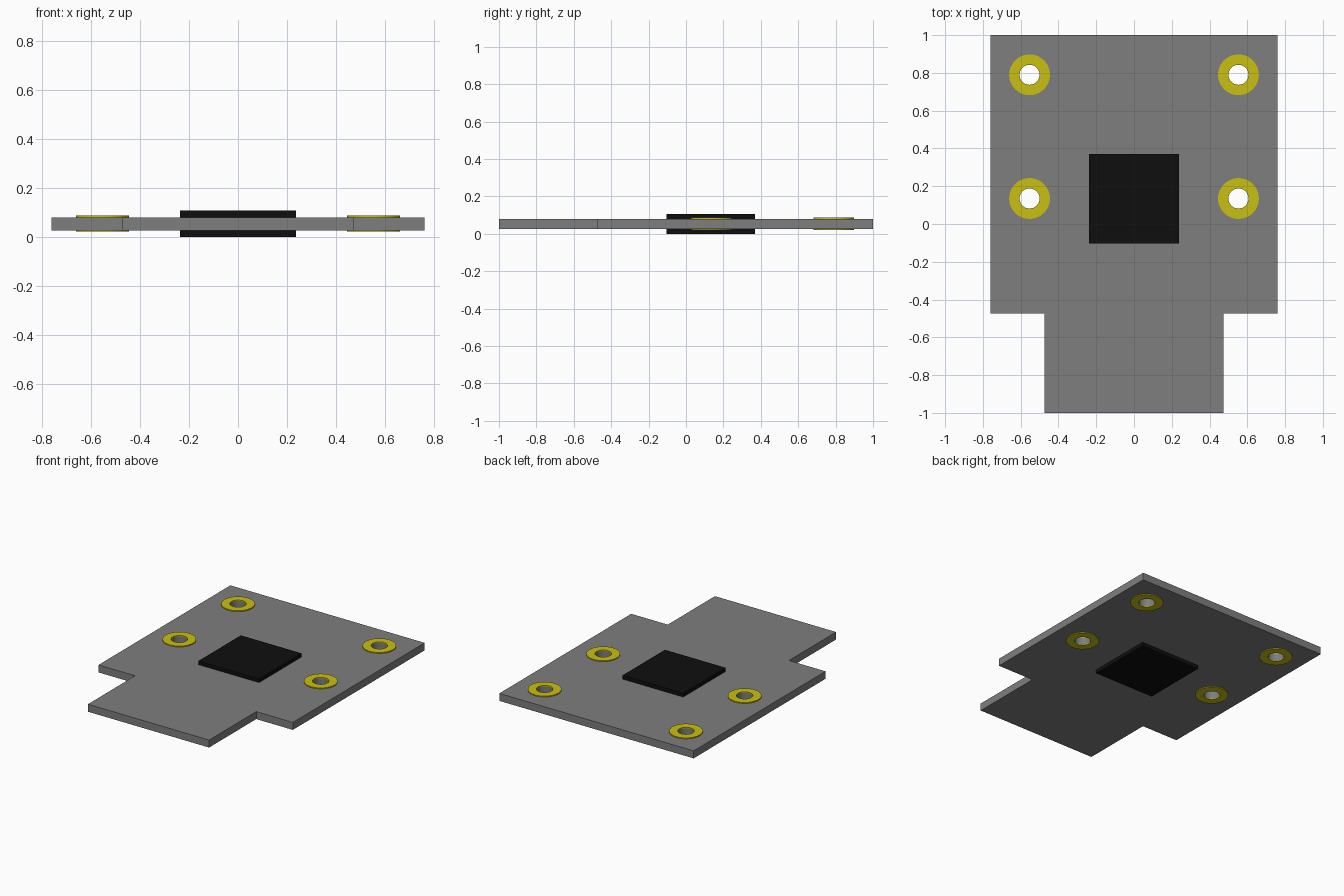
import bpy, bmesh, math
from mathutils import Matrix

if "Cube" in bpy.data.objects:
    bpy.data.objects.remove(bpy.data.objects["Cube"])

Z0, Z1 = 0.027, 0.08           # board bottom and top
HOLE, RIM, SEG = 0.053, 0.108, 48
SPOTS = [(x, y) for x in (-0.553, 0.553) for y in (0.135, 0.79)]


def material(name, rgb):
    m = bpy.data.materials.new(name)
    m.diffuse_color = (*rgb, 1)
    m.use_nodes = True
    m.node_tree.nodes["Principled BSDF"].inputs["Base Color"].default_value = m.diffuse_color
    return m


GREY = material("board grey", (0.21, 0.21, 0.21))
YELLOW = material("pad yellow", (0.59, 0.53, 0.006))
BLACK = material("chip black", (0.0045, 0.0045, 0.0045))


def make(name, bm, mat):
    bmesh.ops.recalc_face_normals(bm, faces=bm.faces)
    me = bpy.data.meshes.new(name)
    bm.to_mesh(me)
    bm.free()
    me.materials.append(mat)
    ob = bpy.data.objects.new(name, me)
    bpy.context.collection.objects.link(ob)
    return ob


def smooth(ob):
    bpy.ops.object.select_all(action='DESELECT')
    ob.select_set(True)
    bpy.context.view_layer.objects.active = ob
    bpy.ops.object.shade_smooth_by_angle(angle=math.radians(30))


def box(name, x, y0, y1, z0, z1, mat):
    bm = bmesh.new()
    m = (Matrix.Translation((0, (y0 + y1) / 2, (z0 + z1) / 2))
         @ Matrix.Diagonal((2 * x, y1 - y0, z1 - z0, 1)))
    bmesh.ops.create_cube(bm, size=1, matrix=m)
    return make(name, bm, mat)


def ring(name, x, y, z0, z1):
    # rectangular cross-section turned about the hole axis
    bm = bmesh.new()
    prof = [(HOLE, z0), (RIM, z0), (RIM, z1), (HOLE, z1)]
    loops = []
    for i in range(SEG):
        a = 2 * math.pi * i / SEG
        loops.append([bm.verts.new((x + r * math.cos(a), y + r * math.sin(a), z))
                      for r, z in prof])
    for i in range(SEG):
        p, q = loops[i], loops[(i + 1) % SEG]
        for j in range(4):
            k = (j + 1) % 4
            bm.faces.new((p[j], q[j], q[k], p[k]))
    smooth(make(name, bm, YELLOW))


# board: stepped outline extruded upward
half = [(0.474, -1), (0.474, -0.473), (0.76, -0.473), (0.76, 1)]
outline = half + [(-x, y) for x, y in reversed(half)]
bm = bmesh.new()
face = bm.faces.new([bm.verts.new((x, y, Z0)) for x, y in outline])
ext = bmesh.ops.extrude_face_region(bm, geom=[face])
bmesh.ops.translate(bm, vec=(0, 0, Z1 - Z0),
                    verts=[v for v in ext["geom"] if isinstance(v, bmesh.types.BMVert)])
board = make("board", bm, GREY)

# mounting holes cut through the board
bm = bmesh.new()
for x, y in SPOTS:
    bmesh.ops.create_cone(bm, cap_ends=True, segments=SEG, radius1=HOLE, radius2=HOLE,
                          depth=0.4, matrix=Matrix.Translation((x, y, 0.05)))
cutter = make("hole_cutter", bm, GREY)
cutter.hide_render = True
mod = board.modifiers.new("holes", 'BOOLEAN')
mod.operation, mod.solver, mod.object = 'DIFFERENCE', 'EXACT', cutter
bpy.context.view_layer.objects.active = board
bpy.ops.object.modifier_apply(modifier=mod.name)
bpy.data.objects.remove(cutter)
smooth(board)

# pads around the holes on both sides
for i, (x, y) in enumerate(SPOTS):
    ring(f"top_pad_{i + 1}", x, y, Z1, 0.0865)
    ring(f"bottom_pad_{i + 1}", x, y, 0.0215, Z0)

# chips on both sides
box("top_chip", 0.237, -0.103, 0.37, Z1, 0.107, BLACK)
box("bottom_chip", 0.237, -0.103, 0.37, 0, Z0, BLACK)
